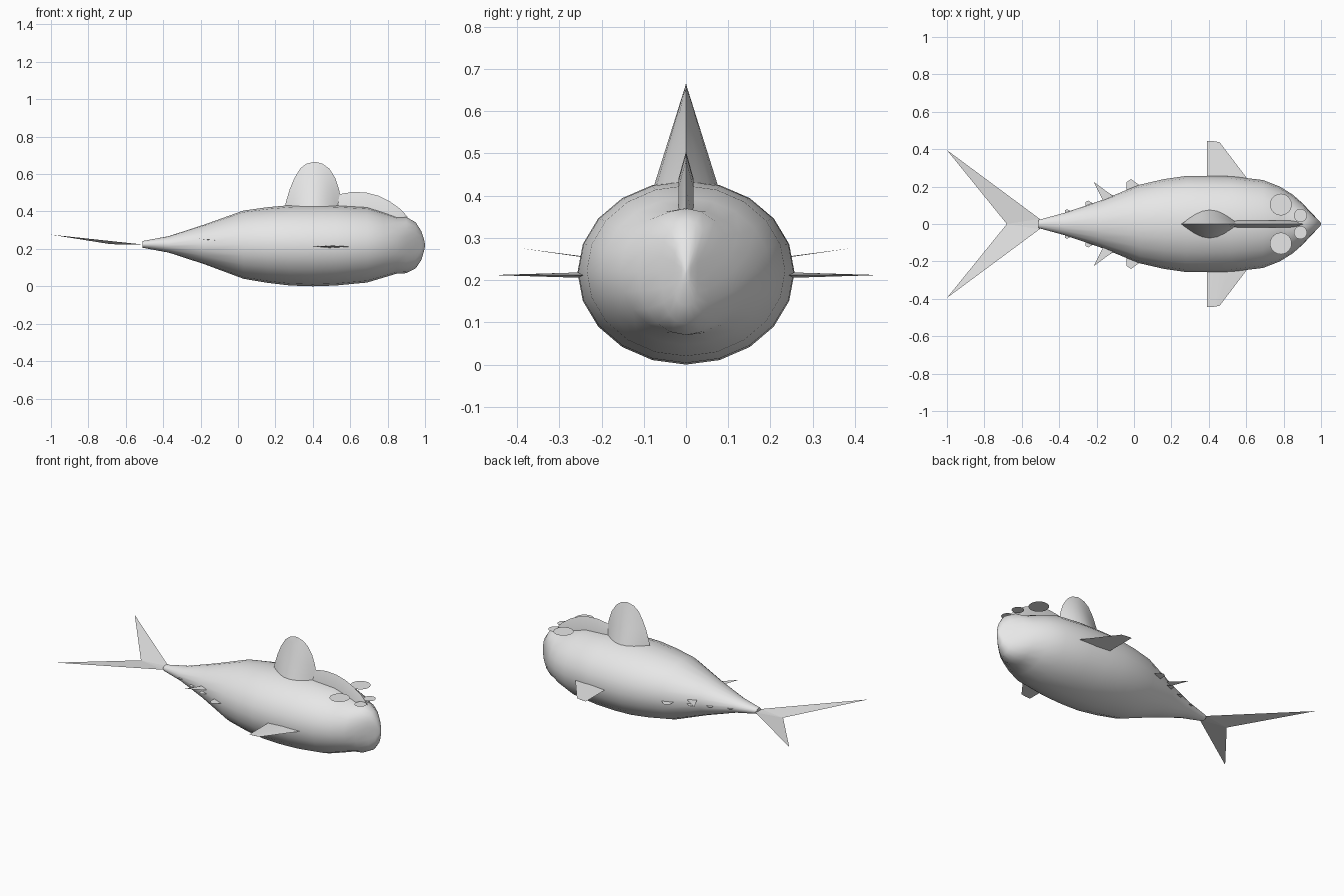
import bpy, bmesh, math

cube = bpy.data.objects.get("Cube")
if cube:
    bpy.data.objects.remove(cube, do_unlink=True)

grey = bpy.data.materials.new("light_grey")
grey.use_nodes = True
grey.diffuse_color = (0.8, 0.8, 0.8, 1)
grey.node_tree.nodes["Principled BSDF"].inputs["Base Color"].default_value = (0.8, 0.8, 0.8, 1)


def make_object(name, verts, faces, smooth=None):
    mesh = bpy.data.meshes.new(name)
    mesh.from_pydata(verts, [], faces)
    bm = bmesh.new()
    bm.from_mesh(mesh)
    bmesh.ops.recalc_face_normals(bm, faces=bm.faces)
    bm.to_mesh(mesh)
    bm.free()
    mesh.materials.append(grey)
    obj = bpy.data.objects.new(name, mesh)
    bpy.context.collection.objects.link(obj)
    if smooth:
        bpy.ops.object.select_all(action="DESELECT")
        obj.select_set(True)
        bpy.context.view_layer.objects.active = obj
        bpy.ops.object.shade_smooth_by_angle(angle=math.radians(smooth))
    return obj


def loft(name, rings, smooth):
    """Skin a list of equal closed rings and cap both ends."""
    n = len(rings[0])
    verts = [p for ring in rings for p in ring]
    faces = [(r * n + i, r * n + (i + 1) % n, (r + 1) * n + (i + 1) % n, (r + 1) * n + i)
             for r in range(len(rings) - 1) for i in range(n)]
    faces += [tuple(range(n)), tuple(range(len(verts) - n, len(verts)))]
    return make_object(name, verts, faces, smooth)


def plate_pair(name, points):
    """Thin flat plate on the +y side and its mirror on the -y side."""
    face = [tuple(range(len(points)))]
    make_object(name + "_back", points, face)
    make_object(name + "_front", [(x, -y, z) for x, y, z in points], face)


# Body: x, half width, top, bottom, pinch of the snout
stations = [
    (-0.51, 0.022, 0.242, 0.206, 0), (-0.37, 0.06, 0.268, 0.18, 0),
    (-0.18, 0.125, 0.33, 0.118, 0), (0.03, 0.21, 0.405, 0.04, 0),
    (0.16, 0.24, 0.423, 0.018, 0), (0.28, 0.257, 0.434, 0.004, 0),
    (0.4, 0.257, 0.436, 0, 0), (0.52, 0.255, 0.434, 0.004, 0),
    (0.69, 0.235, 0.424, 0.02, 0), (0.78, 0.2, 0.395, 0.047, 0),
    (0.85, 0.156, 0.37, 0.068, 0), (0.9, 0.118, 0.37, 0.07, 0.05),
    (0.95, 0.075, 0.342, 0.096, 0.22), (0.98, 0.042, 0.295, 0.14, 0.35),
    (0.995, 0.016, 0.25, 0.19, 0.3), (1.0, 0.003, 0.225, 0.215, 0),
]
SIDES = 20
body_rings = []
for x, w, top, bottom, pinch in stations:
    ring = []
    for i in range(SIDES):
        s, c = math.sin(math.tau * i / SIDES), math.cos(math.tau * i / SIDES)
        ring.append((x, w * s * (1 - pinch * s * s), (top + bottom) / 2 + (top - bottom) / 2 * c))
    body_rings.append(ring)
loft("body", body_rings, 50)


def lens(x0, x1, half, z, steps=8):
    """Almond outline, pointed at both ends."""
    side = [(x0 + (x1 - x0) * i / steps, half * math.sin(math.pi * i / steps)) for i in range(steps + 1)]
    return [(x, y, z) for x, y in side] + [(x, -y, z) for x, y in side[-2:0:-1]]


# Tall dorsal fin: rear x, front x, height, narrowing to a ridge
dorsal = [(0.25, 0.56, 0.41), (0.256, 0.553, 0.45), (0.277, 0.54, 0.52), (0.302, 0.52, 0.58),
          (0.333, 0.487, 0.63), (0.365, 0.452, 0.655), (0.405, 0.415, 0.665)]
loft("dorsal_fin", [lens(a, b, max(0.08 * (0.665 - z) / 0.255, 0.0005), z) for a, b, z in dorsal], 30)

# Low crest running down the head: x, ridge height
crest = [(0.5, 0.48), (0.56, 0.496), (0.62, 0.505), (0.69, 0.5), (0.75, 0.484),
         (0.81, 0.455), (0.87, 0.412), (0.905, 0.373)]
crest_rings = []
for x, z in crest:
    w = 0.018 if x < 0.9 else 0.008
    crest_rings.append([(x, 0, z), (x, w, z - 0.065), (x, w, z - 0.11), (x, -w, z - 0.11), (x, -w, z - 0.065)])
loft("head_crest", crest_rings, 30)

# Side fins: thick at the root, sharp at the tip
for name, side in (("back", 1), ("front", -1)):
    root = [(0.39, side * 0.23, 0.212), (0.5, side * 0.23, 0.219), (0.615, side * 0.23, 0.212),
            (0.5, side * 0.23, 0.205)]
    tip = [(0.39, side * 0.445, 0.212), (0.425, side * 0.443, 0.2125), (0.458, side * 0.437, 0.212),
           (0.425, side * 0.443, 0.2115)]
    loft("side_fin_" + name, [root, tip], 20)

# Forked tail with raised tips
tail = []
for s in (1, -1):
    tail += [(-0.47, 0, 0.222), (-0.505, s * 0.028, 0.223), (-1, s * 0.395, 0.276), (-0.68, 0, 0.225)]
make_object("tail_fin", tail, [(0, 1, 3), (1, 2, 3), (4, 7, 5), (5, 7, 6)])

# Small finlets along the rear flanks: x, body half width there, length, reach
for i, (x, w, length, reach) in enumerate([(0.0, 0.2, 0.08, 0.04), (-0.13, 0.145, 0.06, 0.025),
                                            (-0.235, 0.105, 0.05, 0.02), (-0.35, 0.065, 0.04, 0.014)]):
    h = length / 2
    plate_pair(f"finlet_{i + 1}", [(x + h, w, 0.222), (x - h * 0.4, w + reach, 0.222),
                                   (x - h, w + reach * 0.6, 0.222), (x - h, w - 0.03, 0.222)])
plate_pair("long_finlet", [(-0.1, 0.14, 0.244), (-0.215, 0.225, 0.255), (-0.16, 0.115, 0.248)])

# Round flat discs floating above the head
for name, x, y, z, r in (("large_disc", 0.785, 0.104, 0.42, 0.058), ("small_disc", 0.89, 0.046, 0.385, 0.035)):
    plate_pair(name, [(x + r * math.cos(math.tau * i / 32), y + r * math.sin(math.tau * i / 32), z)
                      for i in range(32)])

# Mirrored plates face upward
for obj in bpy.context.collection.objects:
    if obj.type == "MESH" and len(obj.data.polygons) == 1 and obj.data.polygons[0].normal.z < 0:
        obj.data.flip_normals()
